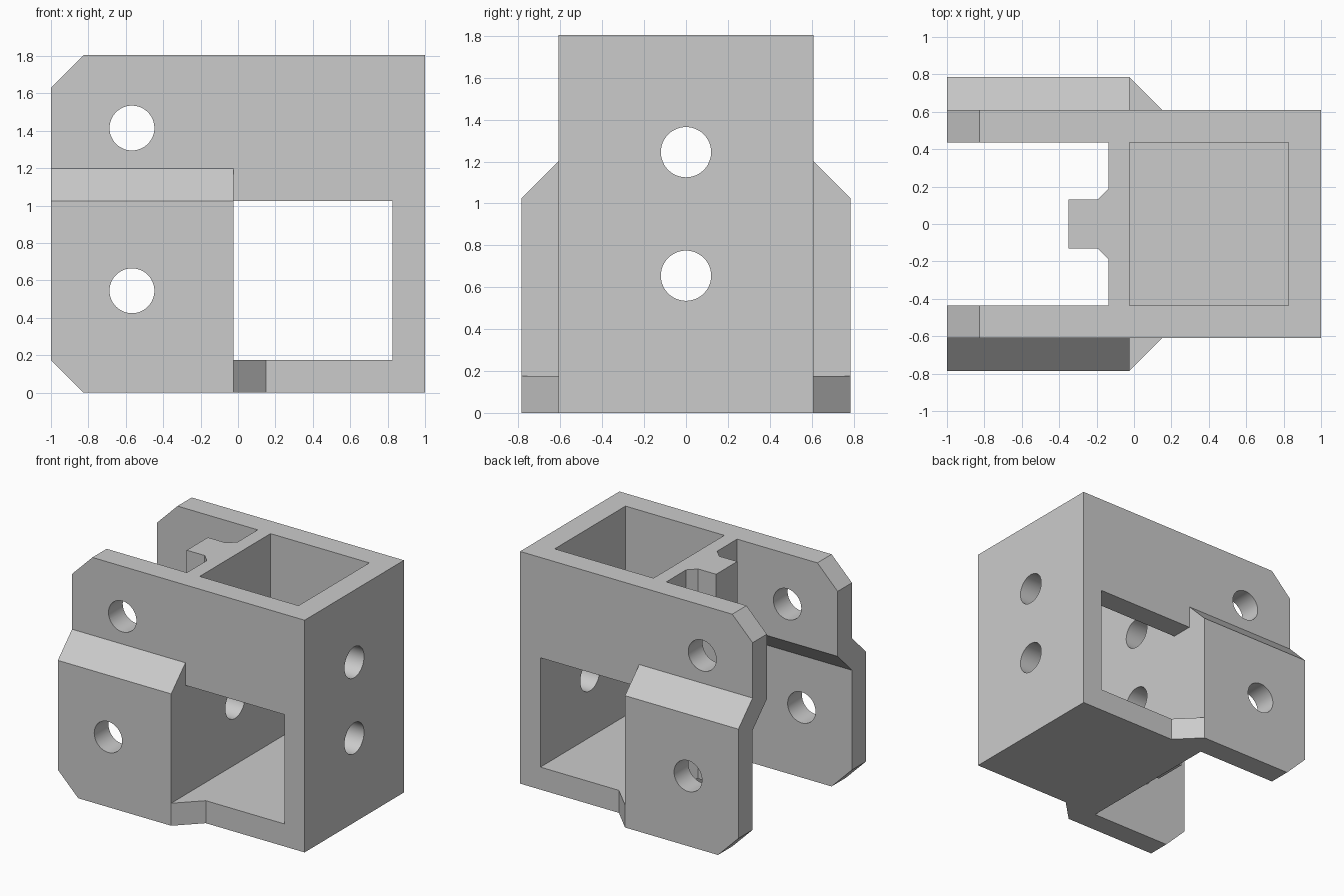
import bpy, bmesh, math
from mathutils import Vector

cube = bpy.data.objects.get("Cube")
if cube:
    bpy.data.objects.remove(cube, do_unlink=True)

grey = bpy.data.materials.new("light grey")
grey.use_nodes = True
COLOUR = (0.6, 0.6, 0.6, 1)
grey.diffuse_color = COLOUR
grey.node_tree.nodes["Principled BSDF"].inputs["Base Color"].default_value = COLOUR

# Shared dimensions
TOP, WALL = 1.805, 0.175
INNER, MID, OUTER = 0.435, 0.61, 0.785
SHAFT_X, SHAFT_END, WEB_X = -0.025, 0.825, -0.135
WINDOW_TOP, SHOULDER = 1.025, 1.2
HOLE_R = 0.12


def prism(name, profile, axis, lo, hi):
    """Extrude a closed 2D profile along an axis (0=x, 1=y, 2=z)."""
    def place(p, t):
        c = list(p)
        c.insert(axis, t)
        return Vector(c)
    bm = bmesh.new()
    face = bm.faces.new([bm.verts.new(place(p, lo)) for p in profile])
    ext = bmesh.ops.extrude_face_region(bm, geom=[face])
    shift = place((0, 0), hi - lo)
    bmesh.ops.translate(bm, vec=shift,
                        verts=[g for g in ext["geom"] if isinstance(g, bmesh.types.BMVert)])
    bmesh.ops.recalc_face_normals(bm, faces=bm.faces)
    mesh = bpy.data.meshes.new(name)
    bm.to_mesh(mesh)
    bm.free()
    mesh.materials.append(grey)
    ob = bpy.data.objects.new(name, mesh)
    bpy.context.collection.objects.link(ob)
    return ob


def rect(a0, a1, b0, b1):
    return [(a0, b0), (a1, b0), (a1, b1), (a0, b1)]


def circle(a, b, r, n=48):
    return [(a + r * math.cos(2 * math.pi * i / n), b + r * math.sin(2 * math.pi * i / n))
            for i in range(n)]


def mirrored(half):
    """Complete a profile given its positive half, mirrored in the first coordinate."""
    return half + [(-a, b) for a, b in reversed(half)]


def combine(target, tool, operation):
    mod = target.modifiers.new(operation, "BOOLEAN")
    mod.operation, mod.solver, mod.object = operation, "EXACT", tool
    bpy.context.view_layer.objects.active = target
    bpy.ops.object.modifier_apply(modifier=mod.name)
    bpy.data.objects.remove(tool, do_unlink=True)


# Stepped cheeks, still solid between them
bracket = prism("bracket_body", mirrored([(OUTER, 0), (OUTER, WINDOW_TOP),
                                          (MID, SHOULDER), (MID, TOP)]), 0, -1, SHAFT_X)

# Box section and flared floor
combine(bracket, prism("box_section", rect(-0.08, 1, -MID, MID), 2, 0, TOP), "UNION")
flare = [(-0.08, OUTER), (SHAFT_X, OUTER), (SHAFT_X + WALL, MID)]
combine(bracket, prism("floor_flare", flare + [(x, -y) for x, y in reversed(flare)], 2, 0, WALL),
        "UNION")

# Slot between the cheeks, wider below the shoulders
slot = mirrored([(MID, -0.1), (MID, 0.95), (INNER, 0.95 + WALL), (INNER, TOP + 0.1)])
combine(bracket, prism("slot_cutter", slot, 0, -1.1, WEB_X), "DIFFERENCE")

# Vertical shaft and the side windows
combine(bracket, prism("shaft_cutter", rect(SHAFT_X, SHAFT_END, -INNER, INNER), 2, WALL, TOP + 0.1),
        "DIFFERENCE")
combine(bracket, prism("window_cutter", rect(SHAFT_X, SHAFT_END, WALL, WINDOW_TOP), 1, -1, 1),
        "DIFFERENCE")

# Rib on the slot side of the web
rib = [(-0.08, 0.19), (WEB_X, 0.19), (-0.195, 0.13), (-0.35, 0.13)]
combine(bracket, prism("rib", rib + [(x, -y) for x, y in reversed(rib)], 2, WALL, TOP), "UNION")

# Chamfered cheek corners
c = WALL + 0.1
combine(bracket, prism("top_corner_cutter", [(-1.1, TOP - c), (-1.1, TOP + 0.1), (-1 + c, TOP + 0.1)],
                       1, -1, 1), "DIFFERENCE")
combine(bracket, prism("low_corner_cutter", [(-1.1, c), (-1.1, -0.1), (-1 + c, -0.1)],
                       1, -1, 1), "DIFFERENCE")

# Bolt holes through the cheeks and along the body
for z in (0.545, 1.415):
    combine(bracket, prism("cheek_hole_cutter", circle(-0.567, z, HOLE_R), 1, -1, 1), "DIFFERENCE")
for z in (0.655, 1.245):
    combine(bracket, prism("body_hole_cutter", circle(0, z, HOLE_R), 0, -1.2, 1.2), "DIFFERENCE")

# Smooth bores, crisp edges
bpy.ops.object.select_all(action="DESELECT")
bracket.select_set(True)
bpy.context.view_layer.objects.active = bracket
bpy.ops.object.shade_smooth_by_angle(angle=math.radians(30))
